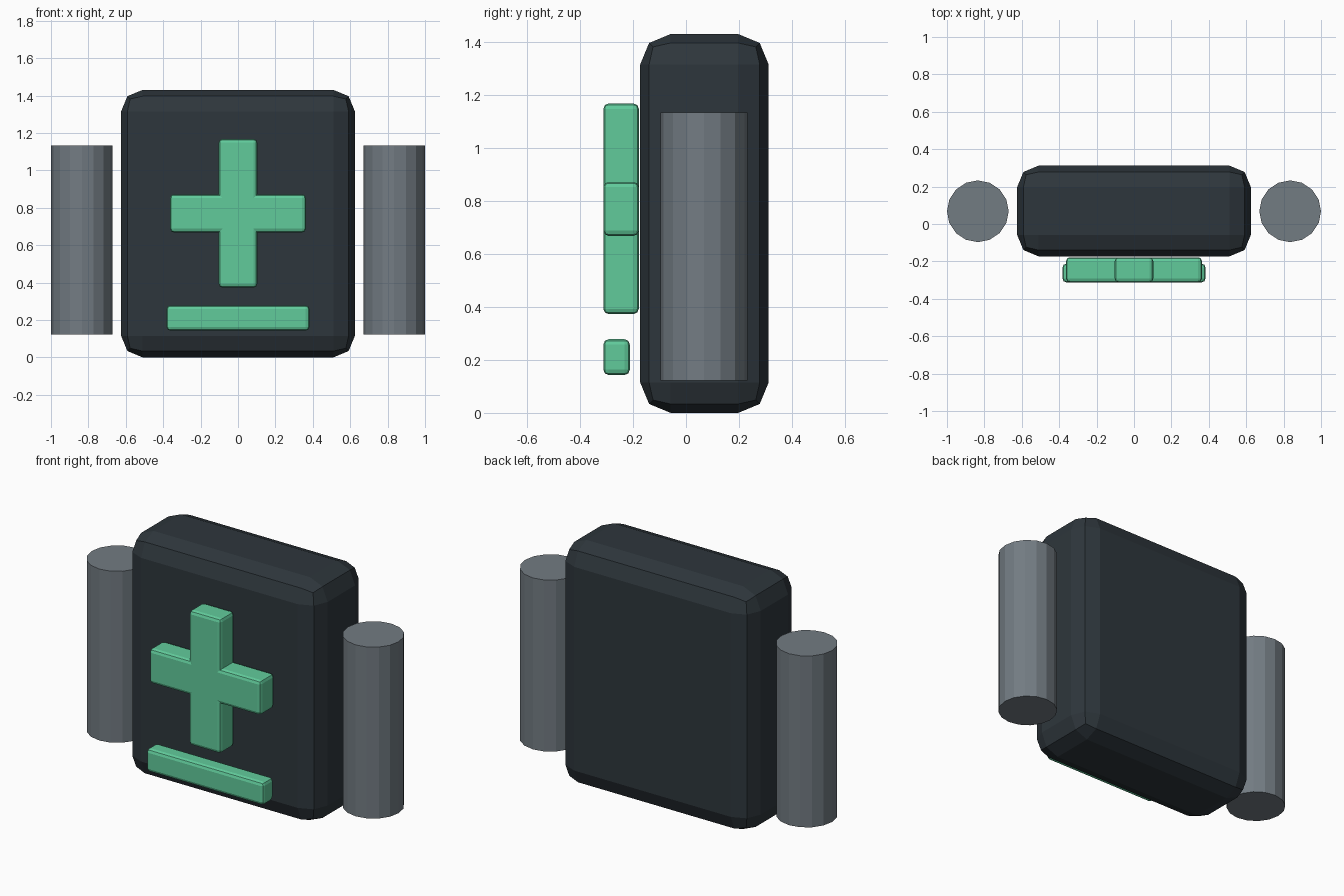
import bpy

if "Cube" in bpy.data.objects:
    bpy.data.objects.remove(bpy.data.objects["Cube"])


def material(name, rgb):
    m = bpy.data.materials.new(name)
    m.diffuse_color = (*rgb, 1)
    m.use_nodes = True
    m.node_tree.nodes["Principled BSDF"].inputs["Base Color"].default_value = m.diffuse_color
    return m


DARK = material("dark slate", (0.027, 0.037, 0.045))
GRAY = material("steel gray", (0.17, 0.20, 0.225))
GREEN = material("mint green", (0.12, 0.60, 0.33))


def box(name, x, y, z, mat, bevel):
    """Bevelled box given by its (min, max) range on each axis."""
    ranges = (x, y, z)
    bpy.ops.mesh.primitive_cube_add(size=1, location=[(a + b) / 2 for a, b in ranges])
    ob = bpy.context.object
    ob.name = name
    ob.scale = [b - a for a, b in ranges]
    bpy.ops.object.transform_apply(location=False, rotation=False, scale=True)
    ob.data.materials.append(mat)
    mod = ob.modifiers.new("rounded edges", 'BEVEL')
    mod.width = bevel
    mod.segments = 2
    return ob


# pack body
box("pack_body", (-0.625, 0.625), (-0.173, 0.312), (0, 1.43), DARK, 0.115)

# raised cross and bar on the front
box("cross_upright", (-0.103, 0.103), (-0.312, -0.178), (0.373, 1.168), GREEN, 0.02)
box("cross_arm", (-0.363, 0.363), (-0.312, -0.178), (0.668, 0.872), GREEN, 0.02)
box("front_bar", (-0.382, 0.382), (-0.312, -0.212), (0.143, 0.278), GREEN, 0.02)

# canister on each side
for side, sx in (("left", -1), ("right", 1)):
    bpy.ops.mesh.primitive_cylinder_add(
        vertices=16, radius=0.165, depth=1.01, location=(sx * 0.835, 0.068, 0.628))
    can = bpy.context.object
    can.name = side + "_canister"
    can.data.materials.append(GRAY)
